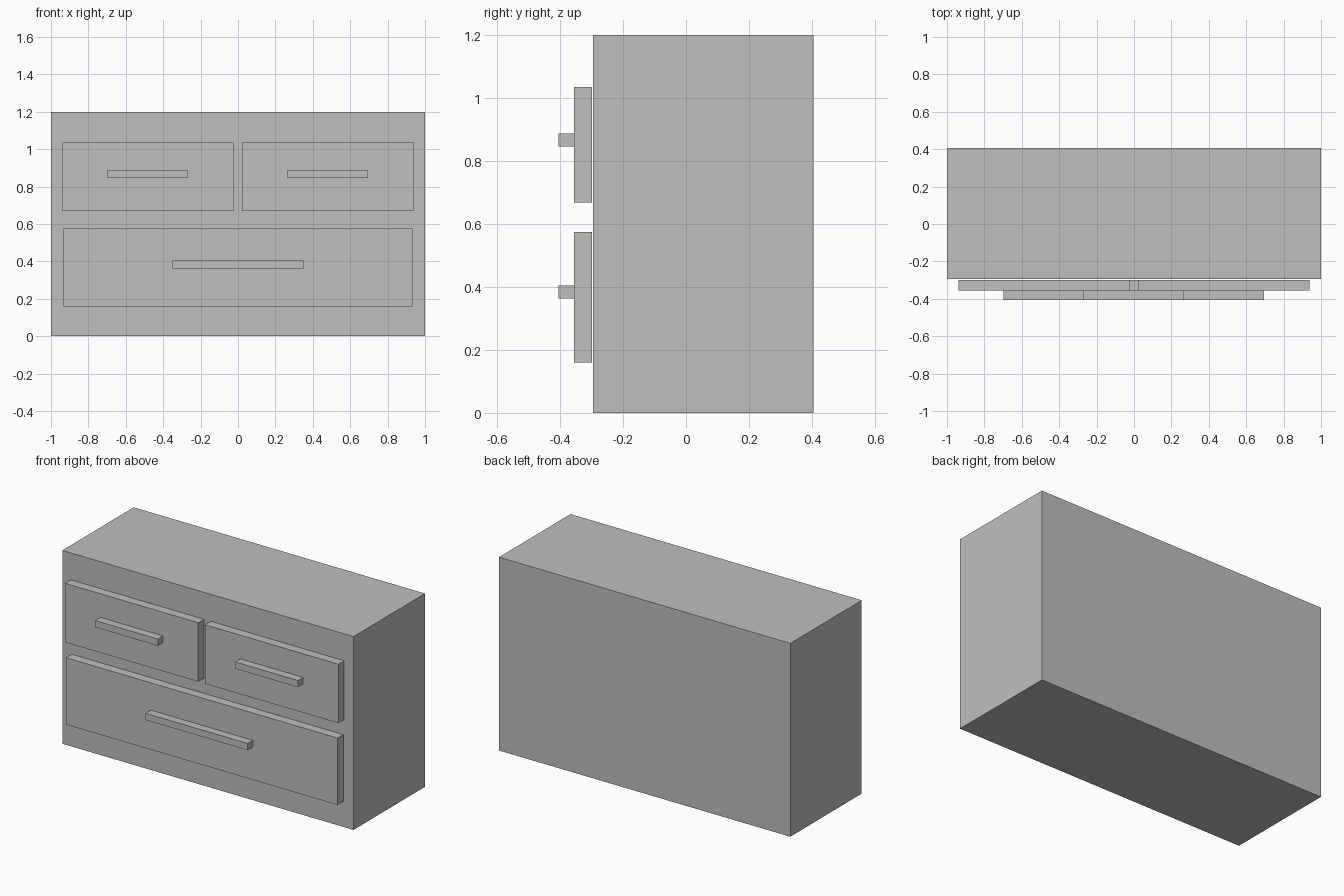
import bpy
from mathutils import Vector

cube = bpy.data.objects.get("Cube")
if cube:
    bpy.data.objects.remove(cube, do_unlink=True)

grey = bpy.data.materials.new("plain grey")
grey.use_nodes = True
colour = (0.52, 0.52, 0.52, 1)
grey.diffuse_color = colour
grey.node_tree.nodes["Principled BSDF"].inputs["Base Color"].default_value = colour


def box(name, low, high):
    """Add a flat-faced box between two opposite corners."""
    low, high = Vector(low), Vector(high)
    bpy.ops.mesh.primitive_cube_add(size=1, location=(low + high) / 2)
    part = bpy.context.object
    part.name = name
    part.scale = high - low
    bpy.ops.object.transform_apply(location=False, rotation=False, scale=True)
    part.data.materials.append(grey)
    return part


def drawer(name, x, width, bottom, top, handle_width, handle_z):
    """Add a drawer front with its bar handle."""
    box(name + "_drawer_front", (x - width / 2, -0.355, bottom), (x + width / 2, -0.299, top))
    box(name + "_handle", (x - handle_width / 2, -0.405, handle_z - 0.021),
        (x + handle_width / 2, -0.355, handle_z + 0.021))


# Cabinet body
box("cabinet_body", (-1, -0.295, 0), (1, 0.405, 1.2))

# Two small drawers above one wide drawer
for side, x in (("right", -0.482), ("left", 0.48)):
    drawer("upper_" + side, x, 0.915, 0.669, 1.035, 0.43, 0.867)
drawer("lower", 0, 1.866, 0.16, 0.575, 0.7, 0.384)
